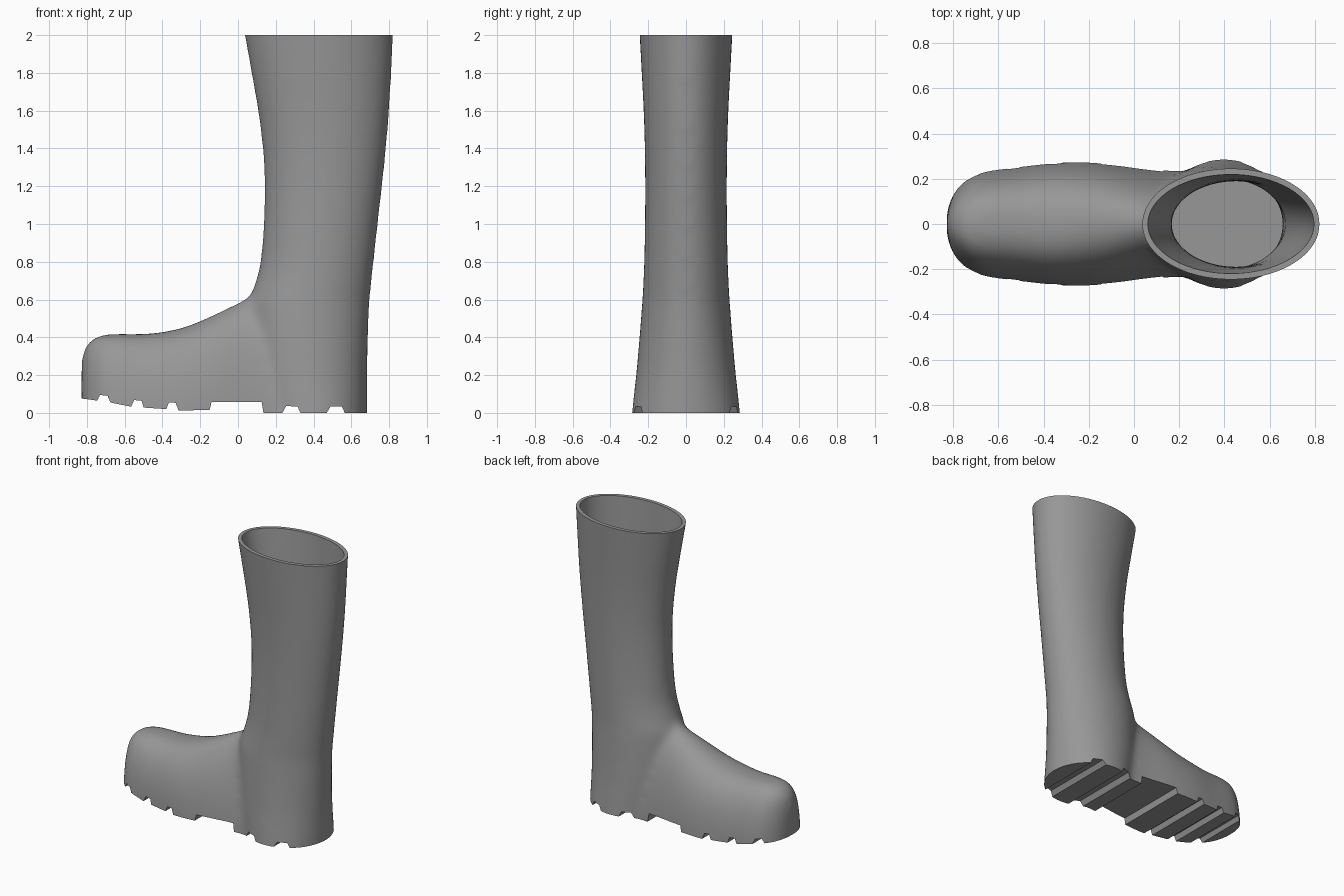
import bpy, bmesh, math

if "Cube" in bpy.data.objects:
    bpy.data.objects.remove(bpy.data.objects["Cube"])


def resample(rows, steps=5):
    """Catmull-Rom resampling of a table of section parameters."""
    out = []
    for i in range(len(rows) - 1):
        a, b = rows[max(i - 1, 0)], rows[i]
        c, d = rows[i + 1], rows[min(i + 2, len(rows) - 1)]
        for s in range(steps):
            t = s / steps
            out.append([0.5 * (2 * q + (r - p) * t + (2 * p - 5 * q + 4 * r - u) * t * t
                               + (3 * q - p - 3 * r + u) * t ** 3)
                        for p, q, r, u in zip(a, b, c, d)])
    return out + [list(rows[-1])]


def loft(name, rings):
    """Closed skin over a list of equal-sized rings."""
    bm = bmesh.new()
    loops = [[bm.verts.new(p) for p in ring] for ring in rings]
    n = len(loops[0])
    for a, b in zip(loops, loops[1:]):
        for i in range(n):
            j = (i + 1) % n
            bm.faces.new((a[i], a[j], b[j], b[i]))
    bm.faces.new(loops[0])
    bm.faces.new(loops[-1])
    bmesh.ops.recalc_face_normals(bm, faces=bm.faces)
    mesh = bpy.data.meshes.new(name)
    bm.to_mesh(mesh)
    bm.free()
    obj = bpy.data.objects.new(name, mesh)
    bpy.context.collection.objects.link(obj)
    obj.data.materials.append(rubber)
    return obj


def ellipse_ring(z, x0, x1, ry, inset=0.0, n=64):
    cx, rx = (x0 + x1) / 2, (x1 - x0) / 2 - inset
    return [(cx + rx * math.cos(2 * math.pi * k / n),
             (ry - inset) * math.sin(2 * math.pi * k / n), z) for k in range(n)]


def foot_ring(x, top, w, e, base=-0.12, n=48):
    ring = []
    for k in range(n + 1):
        a = math.pi * k / n
        c, s = math.cos(a), math.sin(a)
        ring.append((x, math.copysign(w * abs(c) ** (2 / e), c),
                     base + (top - base) * abs(s) ** (2 / e)))
    return ring


def boolean(obj, other, op):
    m = obj.modifiers.new(other.name, 'BOOLEAN')
    m.operation, m.object, m.solver = op, other, 'EXACT'
    other.hide_render = True


# Dark grey rubber
rubber = bpy.data.materials.new("dark_rubber")
rubber.diffuse_color = (0.31, 0.31, 0.31, 1)
rubber.use_nodes = True
rubber.node_tree.nodes["Principled BSDF"].inputs["Base Color"].default_value = rubber.diffuse_color

# Shaft rows: z, front x, back x, half width
shaft = resample([
    (-0.12, 0.12, 0.684, 0.295), (0.0, 0.11, 0.685, 0.287), (0.25, 0.06, 0.685, 0.26),
    (0.55, 0.05, 0.695, 0.235), (0.66, 0.082, 0.704, 0.228), (0.8, 0.118, 0.719, 0.222),
    (1.05, 0.137, 0.747, 0.217), (1.3, 0.137, 0.775, 0.217), (1.55, 0.112, 0.798, 0.223),
    (1.8, 0.07, 0.813, 0.235), (2.0, 0.034, 0.823, 0.246), (2.2, -0.002, 0.837, 0.256)])
boot = loft("boot", [ellipse_ring(*r) for r in shaft])

# Foot rows: x, top z, half width, section squareness
foot_rows = resample([
    (-0.828, 0.29, 0.055, 2.5), (-0.805, 0.355, 0.125, 2.6), (-0.76, 0.397, 0.183, 2.7),
    (-0.68, 0.417, 0.23, 2.7), (-0.5, 0.418, 0.256, 2.6), (-0.37, 0.433, 0.27, 2.6),
    (-0.25, 0.466, 0.277, 2.4), (-0.1, 0.533, 0.268, 2.2), (0.03, 0.60, 0.253, 1.9),
    (0.12, 0.65, 0.244, 1.75), (0.3, 0.68, 0.23, 1.6)])
foot = loft("foot", [foot_ring(*r) for r in foot_rows])
boolean(boot, foot, 'UNION')

# Blend the ankle
rm = boot.modifiers.new("blend", 'REMESH')
rm.mode, rm.voxel_size = 'VOXEL', 0.018
sm = boot.modifiers.new("soften", 'SMOOTH')
sm.factor, sm.iterations = 0.5, 26

# Sole underside with tread grooves, as one extruded cutter
sole = [(-1, 0.1), (-0.745, 0.065), (-0.73, 0.095), (-0.69, 0.09), (-0.675, 0.055),
        (-0.565, 0.033), (-0.55, 0.068), (-0.51, 0.064), (-0.50, 0.028),
        (-0.38, 0.02), (-0.365, 0.056), (-0.33, 0.053), (-0.315, 0.013),
        (-0.15, 0.015), (-0.14, 0.058), (0.125, 0.058), (0.135, 0.0),
        (0.235, 0.0), (0.255, 0.036), (0.315, 0.034), (0.33, 0.0),
        (0.47, 0.0), (0.49, 0.034), (0.55, 0.034), (0.565, 0.0),
        (1, 0.0), (1, -0.4), (-1, -0.4)]
tread_cutter = loft("tread_cutter", [[(x, y, z) for x, z in sole] for y in (-0.6, 0.6)])
boolean(boot, tread_cutter, 'DIFFERENCE')

# Flat rim at the top
square = [(-1, -1), (1.5, -1), (1.5, 1), (-1, 1)]
rim_cutter = loft("rim_cutter", [[(x, y, z) for x, y in square] for z in (2.0, 2.6)])
boolean(boot, rim_cutter, 'DIFFERENCE')

# Hollow leg
hollow_cutter = loft("hollow_cutter",
                     [ellipse_ring(*r, inset=0.027) for r in shaft if r[0] > 0.14])
boolean(boot, hollow_cutter, 'DIFFERENCE')

# Bake the modifiers, drop the helpers, shade smooth
bpy.context.view_layer.objects.active = boot
boot.select_set(True)
bpy.ops.object.convert(target='MESH')
for helper in (foot, tread_cutter, rim_cutter, hollow_cutter):
    bpy.data.objects.remove(helper, do_unlink=True)
bpy.ops.object.shade_smooth_by_angle(angle=math.radians(35))
